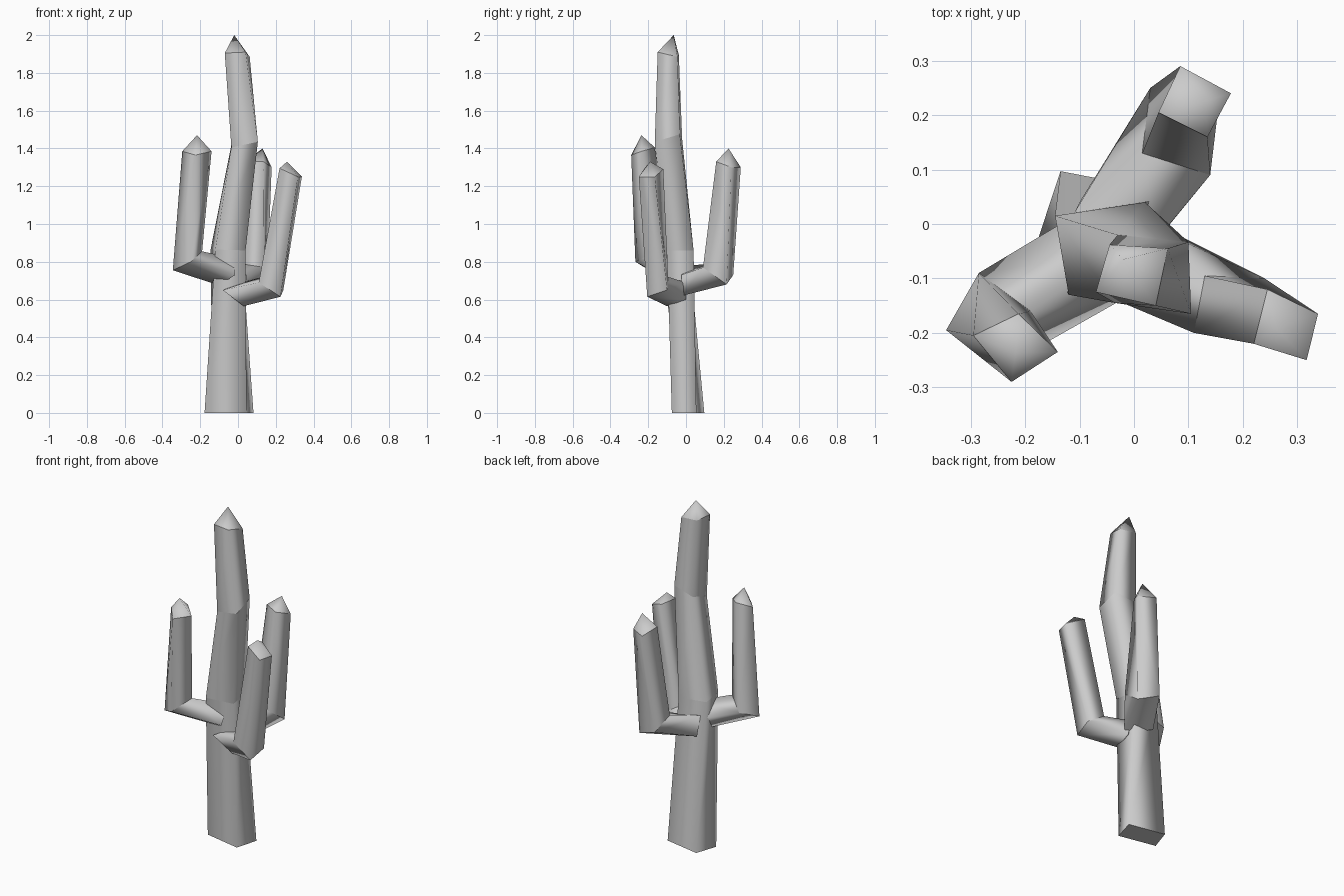
import bpy, bmesh


def limb(name, rings, tip):
    """Skin four-sided rings into a tube with a flat start and a pointed tip."""
    bm = bmesh.new()
    loops = [[bm.verts.new(p) for p in ring] for ring in rings]
    apex = bm.verts.new(tip)
    bm.faces.new(loops[0])
    for a, b in zip(loops, loops[1:]):
        for i in range(4):
            j = (i + 1) % 4
            bm.faces.new((a[i], a[j], b[j], b[i]))
    for i in range(4):
        bm.faces.new((loops[-1][i], loops[-1][(i + 1) % 4], apex))
    bmesh.ops.recalc_face_normals(bm, faces=bm.faces)
    # smooth around the tube, crisp at every ring
    for f in bm.faces:
        f.smooth = True
    for ring in loops:
        for i in range(4):
            bm.edges.get((ring[i], ring[(i + 1) % 4])).smooth = False
    mesh = bpy.data.meshes.new(name)
    bm.to_mesh(mesh)
    bm.free()
    obj = bpy.data.objects.new(name, mesh)
    bpy.context.collection.objects.link(obj)
    return obj


# Main trunk: base, two bends, shoulder of the point
limb("trunk", [
    [(-.135, .097, 0), (-.177, -.03, 0), (.045, -.075, 0), (.082, .055, 0)],
    [(-.145, .015, .865), (-.12, -.13, .865), (.04, -.10, .86), (.02, .04, .86)],
    [(-.03, -.02, 1.445), (-.035, -.145, 1.405), (.105, -.165, 1.435), (.10, -.033, 1.475)],
    [(-.045, -.038, 1.895), (-.07, -.125, 1.905), (.04, -.15, 1.91), (.062, -.045, 1.885)],
], (-.02, -.065, 2.0))

# Left arm: diamond section
limb("left_arm", [
    [(-.10, -.05, .675), (-.015, -.135, .73), (-.03, -.05, .82), (-.11, .015, .76)],
    [(-.345, -.195, .755), (-.25, -.268, .80), (-.19, -.16, .855), (-.285, -.09, .80)],
    [(-.295, -.205, 1.385), (-.225, -.29, 1.365), (-.14, -.235, 1.385), (-.212, -.165, 1.405)],
], (-.217, -.236, 1.47))

# Right arm: box section, lowest on the trunk
limb("right_arm", [
    [(.04, .0, .60), (.03, -.10, .565), (-.08, -.12, .65), (.02, .0, .69)],
    [(.24, -.10, .65), (.225, -.205, .615), (.11, -.20, .69), (.13, -.095, .72)],
    [(.338, -.165, 1.25), (.317, -.25, 1.25), (.22, -.22, 1.295), (.245, -.12, 1.29)],
], (.26, -.19, 1.33))

# Back arm: box section
limb("back_arm", [
    [(-.10, .04, .66), (.05, -.02, .62), (.045, -.025, .73), (-.11, .02, .78)],
    [(.03, .25, .73), (.155, .215, .68), (.14, .09, .77), (.015, .13, .79)],
    [(.085, .29, 1.30), (.178, .24, 1.30), (.135, .16, 1.33), (.045, .205, 1.335)],
], (.13, .225, 1.40))
